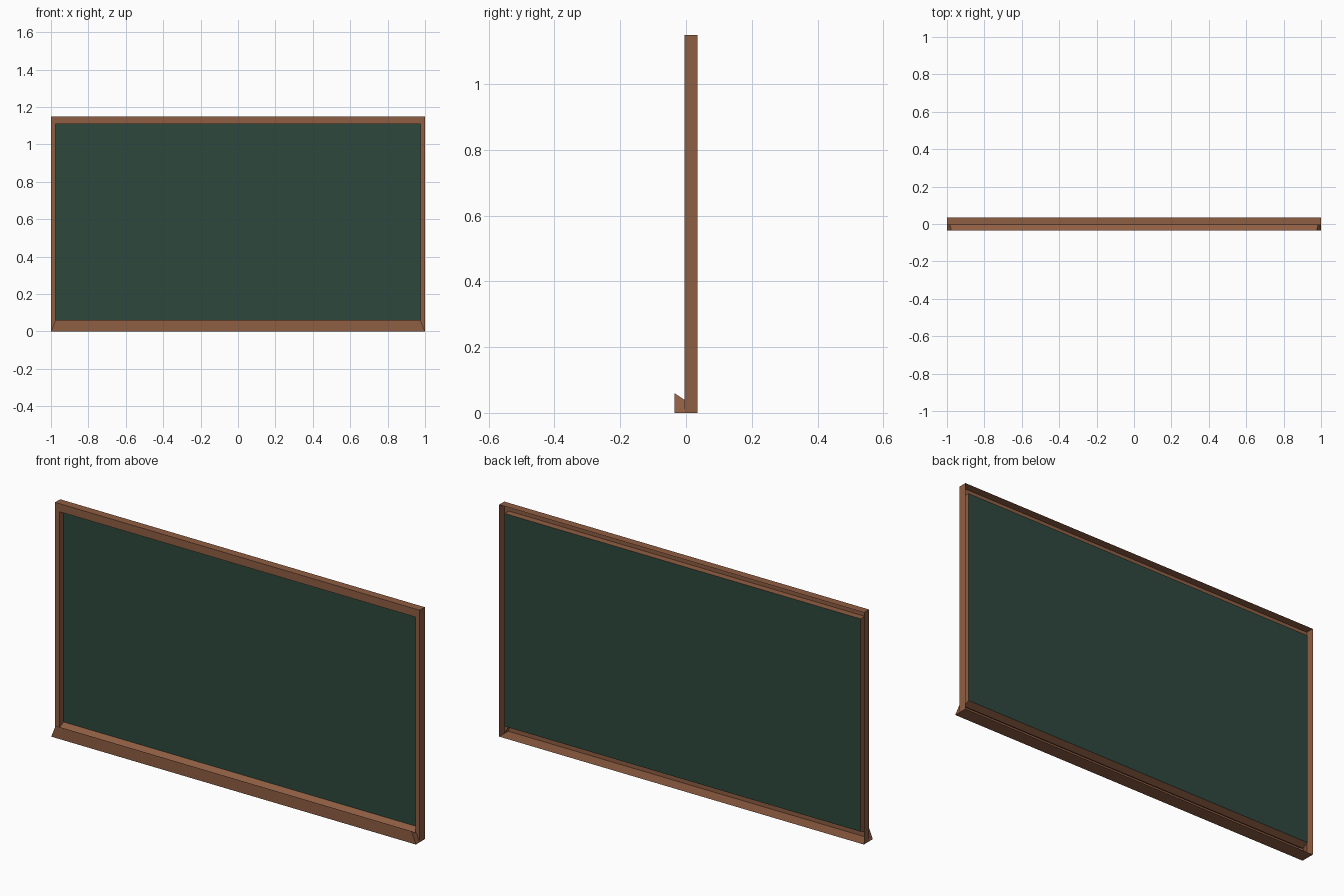
import bpy

if "Cube" in bpy.data.objects:
    bpy.data.objects.remove(bpy.data.objects["Cube"])

# Main dimensions
W, H = 1.0, 1.15              # half width, height
IW, IT, IB = 0.976, 1.11, 0.055  # inner opening: half width, top, bottom at board
YF, YB = -0.005, 0.035        # frame front and back
YP = 0.028                    # board plane
YT = -0.035                   # tray front


def material(name, rgb):
    m = bpy.data.materials.new(name)
    m.diffuse_color = (*rgb, 1)
    m.use_nodes = True
    m.node_tree.nodes["Principled BSDF"].inputs["Base Color"].default_value = m.diffuse_color
    return m


wood = material("brown_wood", (0.275, 0.112, 0.055))
green = material("dark_green", (0.027, 0.065, 0.048))


def add_object(name, verts, faces, mat):
    me = bpy.data.meshes.new(name)
    me.from_pydata(verts, [], faces)
    me.materials.append(mat)
    ob = bpy.data.objects.new(name, me)
    bpy.context.collection.objects.link(ob)
    return ob


def rect(w, z0, z1, y):
    return [(-w, y, z0), (w, y, z0), (w, y, z1), (-w, y, z1)]


def bridge(name, loops, skip=()):
    """Join successive four-corner loops with quads; skip lists (ring, side)."""
    verts = [v for loop in loops for v in loop]
    faces = []
    for r in range(len(loops) - 1):
        for s in range(4):
            if (r, s) not in skip:
                a, b = r * 4 + s, r * 4 + (s + 1) % 4
                faces.append((a, b, b + 4, a + 4))
    return add_object(name, verts, faces, wood)


# Open-backed channel frame: outer wall, front lip, inner wall
# (side 0 is the bottom, whose lip opens into the tray)
bridge("frame", [
    rect(W, 0, H, YB),
    rect(W, 0, H, YF),
    rect(IW, 0.04, IT, YF),
    rect(IW, IB, IT, YP),
], skip={(1, 0)})

# Writing surface
add_object("board", rect(IW, IB, IT, YP), [(0, 1, 2, 3)], green)

# Chalk tray: hollow profile (y, z) with slanted ends
profile = [(YF, 0), (YT, 0), (YT, 0.06), (YF, 0.04)]
verts = [(s * (W - z * 0.4), y, z) for s in (-1, 1) for y, z in profile]
add_object("chalk_tray", verts,
           [(0, 1, 5, 4), (1, 2, 6, 5), (2, 3, 7, 6), (3, 2, 1, 0), (4, 5, 6, 7)],
           wood)
